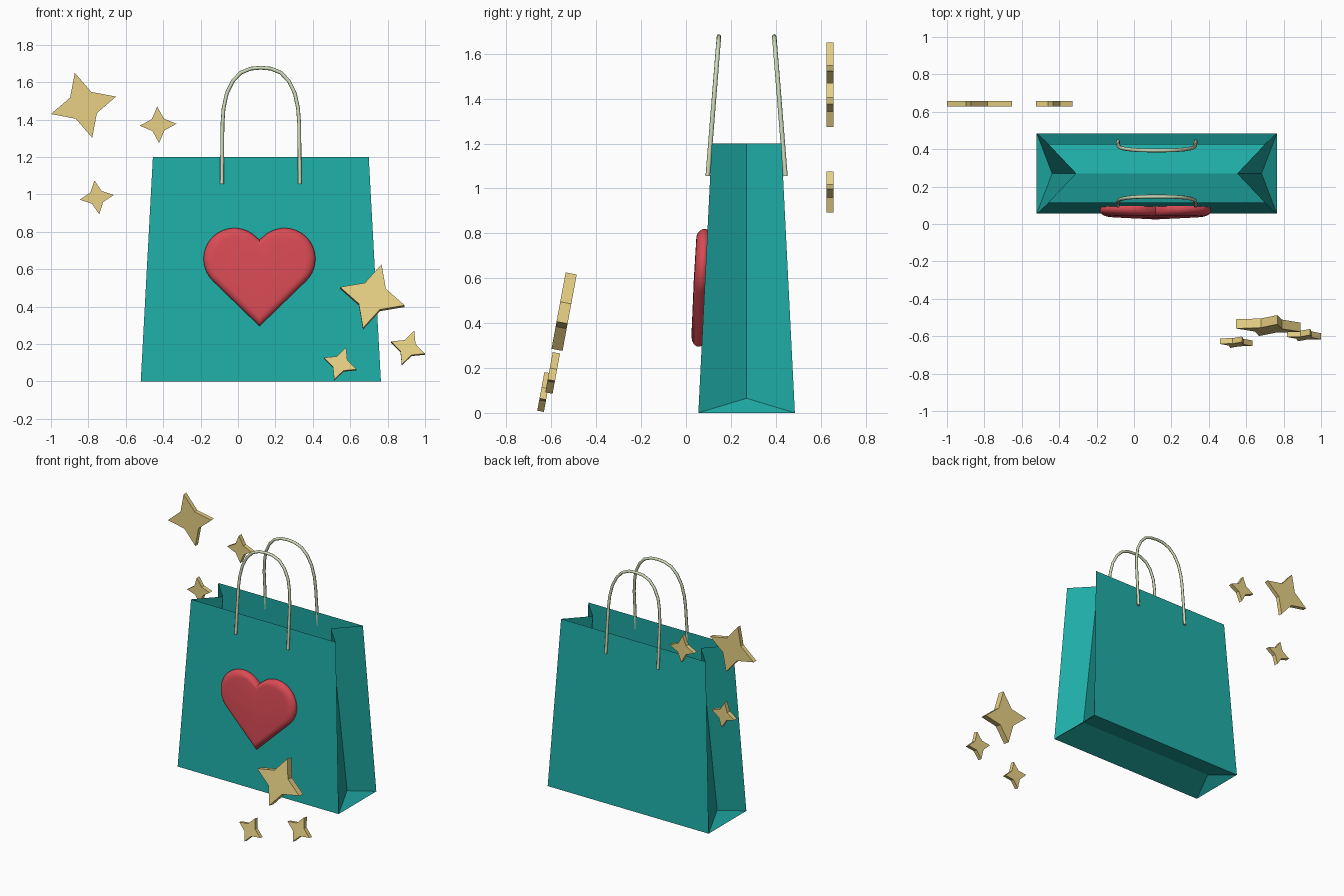
import bpy, bmesh
from math import sin, cos, pi, radians
from mathutils import Matrix, Vector

if "Cube" in bpy.data.objects:
    bpy.data.objects.remove(bpy.data.objects["Cube"])

CX, CY = 0.122, 0.27      # bag centre


def material(name, rgb):
    m = bpy.data.materials.new(name)
    m.diffuse_color = (*rgb, 1)
    m.use_nodes = True
    m.node_tree.nodes["Principled BSDF"].inputs["Base Color"].default_value = m.diffuse_color
    return m


TEAL = material("teal_paper", (0.014, 0.42, 0.39))
RED = material("red_heart", (0.70, 0.07, 0.09))
GOLD = material("gold", (0.80, 0.63, 0.23))
CORD = material("pale_cord", (0.62, 0.71, 0.48))


def mesh_object(name, verts, faces, mat, recalc=True):
    me = bpy.data.meshes.new(name)
    me.from_pydata([tuple(v) for v in verts], [], faces)
    if recalc:
        bm = bmesh.new()
        bm.from_mesh(me)
        bmesh.ops.recalc_face_normals(bm, faces=bm.faces)
        bm.to_mesh(me)
        bm.free()
    ob = bpy.data.objects.new(name, me)
    bpy.context.collection.objects.link(ob)
    me.materials.append(mat)
    return ob


def smooth(ob, angle=40):
    bpy.ops.object.select_all(action='DESELECT')
    ob.select_set(True)
    bpy.context.view_layer.objects.active = ob
    bpy.ops.object.shade_smooth_by_angle(angle=radians(angle))


def ring_faces(rings, n, closed=True):
    return [(r * n + i, r * n + (i + 1) % n, (r + 1) * n + (i + 1) % n, (r + 1) * n + i)
            for r in range(rings - 1) for i in range(n)]


# Bag: tapered open sheet, side gussets folded inward, bottom folded up to a ridge
bag_v = []
for s in (-1, 1):
    bag_v += [(CX + s * 0.642, CY - 0.215, 0), (CX + s * 0.642, CY + 0.215, 0),
              (CX + s * 0.577, CY - 0.155, 1.2), (CX + s * 0.577, CY + 0.155, 1.2),
              (CX + s * 0.56, CY, 0.065), (CX + s * 0.43, CY, 1.2)]
bag_f = [(0, 6, 8, 2), (7, 1, 3, 9),                   # front, back
         (0, 4, 10, 6), (1, 7, 10, 4)]                 # folded bottom
for k in (0, 6):
    bag_f += [(k, k + 1, k + 4), (k, k + 4, k + 5, k + 2), (k + 1, k + 3, k + 5, k + 4)]
mesh_object("bag", bag_v, bag_f, TEAL)

# Handles: bent cords leaning with the bag walls
half = [(0.208, 1.055), (0.207, 1.2), (0.205, 1.38), (0.199, 1.46), (0.182, 1.54),
        (0.15, 1.605), (0.108, 1.65), (0.055, 1.672)]
arch = [(-x, z) for x, z in half] + [(0, 1.677)] + [(x, z) for x, z in reversed(half)]
for name, side in (("front_handle", -1), ("back_handle", 1)):
    path = [Vector((CX + x, CY + side * (0.173 - 0.08 * (z - 1.055)), z)) for x, z in arch]
    n, verts = 8, []
    for i, p in enumerate(path):
        t = (path[min(i + 1, len(path) - 1)] - path[max(i - 1, 0)]).normalized()
        u = Vector((0, 1, 0)).cross(t).normalized()
        w = t.cross(u)
        verts += [p + 0.01 * (cos(a) * u + sin(a) * w) for a in (2 * pi * k / n for k in range(n))]
    last = (len(path) - 1) * n
    faces = ring_faces(len(path), n) + [tuple(range(n)), tuple(range(last, last + n))]
    smooth(mesh_object(name, verts, faces, CORD), 50)

# Heart: two lobes and a tip, puffed with rounded rims
R, D = 0.165, 0.134
left = [(-D + R * cos(a), 0.655 + R * sin(a))
        for a in (radians(36 + 190 * i / 20) for i in range(21))]
left[0] = (0, 0.757)
outline = left + [(0, 0.295)] + [(-x, z) for x, z in reversed(left[1:])]
n, verts, zc = len(outline), [], 0.59
STEPS = 12
for k in range(STEPS + 1):
    a = -pi / 2 + pi * k / STEPS
    s, d = 0.82 + 0.18 * cos(a), 0.034 * sin(a)
    for x, z in outline:
        zz = zc + (z - zc) * s
        verts.append((CX - 0.007 + x * s, 0.055 + 0.05 * zz - 0.014 - d, zz))
faces = ring_faces(STEPS + 1, n)
for base, d in ((0, -0.036), (STEPS * n, 0.036)):
    verts.append((CX - 0.007, 0.041 + 0.05 * zc - d, zc))
    faces += [(base + i, base + (i + 1) % n, len(verts) - 1) for i in range(n)]
smooth(mesh_object("heart", verts, faces, RED), 50)


# Stars: four-pointed flat prisms
def star(name, centre, radius, turn, lean, thick):
    m = (Matrix.Translation(centre) @ Matrix.Rotation(radians(lean), 4, 'X'))
    verts = []
    for y in (-thick / 2, thick / 2):
        for i in range(8):
            r = radius * (0.46 if i % 2 else 1)
            a = radians(turn) + i * pi / 4
            verts.append(m @ Vector((r * cos(a), y, r * sin(a))))
    mesh_object(name, verts, ring_faces(2, 8) + [tuple(range(8)), tuple(range(8, 16))], GOLD)


star("back_star_large", (-0.826, 0.642, 1.476), 0.180, 15, 0, 0.03)
star("back_star_upper", (-0.427, 0.642, 1.372), 0.098, 3, 0, 0.03)
star("back_star_lower", (-0.755, 0.642, 0.984), 0.092, 8, 0, 0.03)
star("front_star_large", (0.718, -0.543, 0.451), 0.180, -16, -10.5, 0.05)
star("front_star_right", (0.909, -0.594, 0.178), 0.097, -20, -10.5, 0.033)
star("front_star_low", (0.546, -0.632, 0.093), 0.093, -20, -10.5, 0.03)
